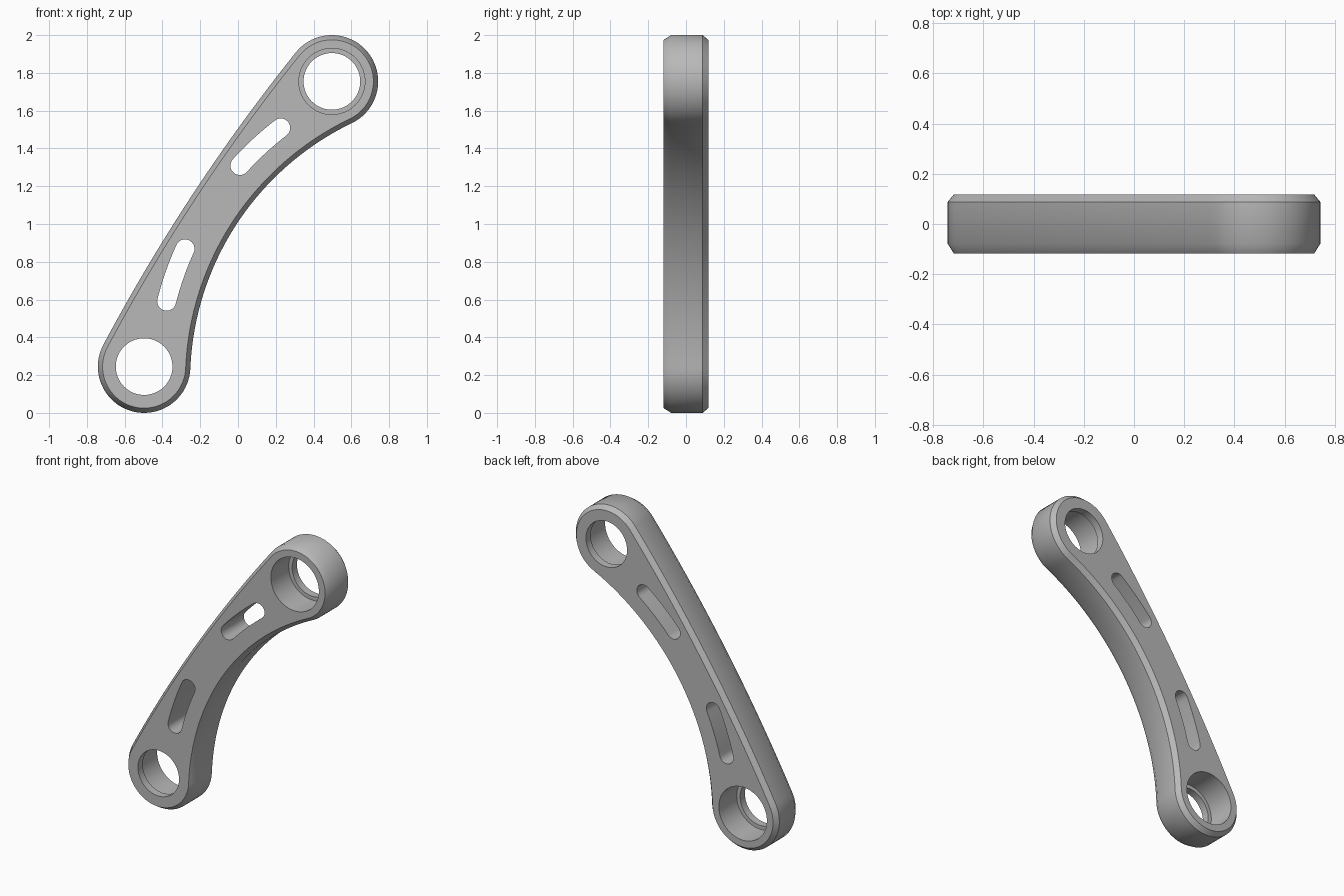
import bpy, bmesh
from math import sin, cos, pi, radians, asin, sqrt, atan2
from mathutils import Vector

cube = bpy.data.objects.get("Cube")
if cube:
    bpy.data.objects.remove(cube, do_unlink=True)

# Main dimensions: eye centres, eye radius, thickness, edge chamfer
LOW, HIGH = Vector((-0.497, 0.245)), Vector((0.497, 1.755))
EYE_R, FRONT, BACK, CHAMFER = 0.245, -0.118, 0.118, 0.025
BORE, RECESS, LIP = 0.15, 0.175, 0.05
OUTER_R, INNER_R, SLOT_R = 10.0, 1.51, 1.687

mid = (LOW + HIGH) / 2
half = (HIGH - LOW).length / 2
along = (HIGH - LOW).normalized()
side = Vector((along.y, -along.x))          # towards the hollow side
axis = atan2(side.y, side.x)


def arc(centre, r, a, b, n):
    return [centre + r * Vector((cos(a + (b - a) * i / n), sin(a + (b - a) * i / n)))
            for i in range(n + 1)]


def circle(centre, r, n=64):
    return arc(centre, r, 0, 2 * pi, n)[:-1]


outer_d, inner_d = OUTER_R - EYE_R, INNER_R + EYE_R
outer_c = mid + side * sqrt(outer_d ** 2 - half ** 2)
inner_c = mid + side * sqrt(inner_d ** 2 - half ** 2)
outer_a, inner_a = asin(half / outer_d), asin(half / inner_d)


def outline(inset):
    """Two round eyes joined by a shallow outer arc and a deep inner arc."""
    r, back = EYE_R - inset, axis + pi
    high = arc(HIGH, r, back - outer_a, axis - inner_a, 40)
    inner = arc(inner_c, INNER_R + inset, back - inner_a, back + inner_a, 48)
    low = arc(LOW, r, axis + inner_a, axis - pi + outer_a, 40)
    outer = arc(outer_c, OUTER_R - inset, back + outer_a, back - outer_a, 32)
    return high[:-1] + inner[:-1] + low[:-1] + outer[:-1]


def slot(start, end, r=0.05):
    """Curved slot with round ends, following the inner arc."""
    a, b = axis + pi + radians(start), axis + pi + radians(end)
    ends = [inner_c + SLOT_R * Vector((cos(t), sin(t))) for t in (a, b)]
    return (arc(inner_c, SLOT_R + r, a, b, 12) + arc(ends[1], r, b, b + pi, 16)[1:]
            + arc(inner_c, SLOT_R - r, b, a, 12)[1:] + arc(ends[0], r, a + pi, a + 2 * pi, 16)[1:-1])


bm = bmesh.new()


def wall(sections):
    """Skin a stack of (points, y) sections; return first and last rings."""
    rings = [[bm.verts.new((p.x, y, p.y)) for p in pts] for pts, y in sections]
    for low, high in zip(rings, rings[1:]):
        for i in range(len(low)):
            bm.faces.new((low[i - 1], low[i], high[i], high[i - 1]))
    return rings[0], rings[-1]


# Chamfered rim, stepped bores and slots
walls = [wall([(outline(CHAMFER), FRONT), (outline(0), FRONT + 0.04),
               (outline(0), BACK - 0.03), (outline(CHAMFER), BACK)])]
for centre, front_r, back_r, step in ((HIGH, RECESS, BORE, BACK - LIP),
                                      (LOW, BORE, RECESS, FRONT + LIP)):
    walls.append(wall([(circle(centre, front_r), FRONT), (circle(centre, front_r), step),
                       (circle(centre, back_r), step), (circle(centre, back_r), BACK)]))
for start, end in ((-19, -9), (9, 19)):
    walls.append(wall([(slot(start, end), FRONT), (slot(start, end), BACK)]))

# Flat front and back faces with their openings
for k in (0, 1):
    edges = [bm.edges.get((w[k][i - 1], w[k][i])) for w in walls for i in range(len(w[k]))]
    bmesh.ops.triangle_fill(bm, edges=edges, use_beauty=True, normal=(0, 2 * k - 1, 0))
bmesh.ops.recalc_face_normals(bm, faces=bm.faces)

mesh = bpy.data.meshes.new("link_arm")
bm.to_mesh(mesh)
bm.free()
arm = bpy.data.objects.new("link_arm", mesh)
bpy.context.collection.objects.link(arm)

# Plain grey metal
grey = bpy.data.materials.new("grey_metal")
grey.use_nodes = True
colour = (0.48, 0.48, 0.48, 1)
grey.diffuse_color = colour
grey.node_tree.nodes["Principled BSDF"].inputs["Base Color"].default_value = colour
mesh.materials.append(grey)

bpy.ops.object.select_all(action='DESELECT')
arm.select_set(True)
bpy.context.view_layer.objects.active = arm
bpy.ops.object.shade_smooth_by_angle(angle=radians(35))
